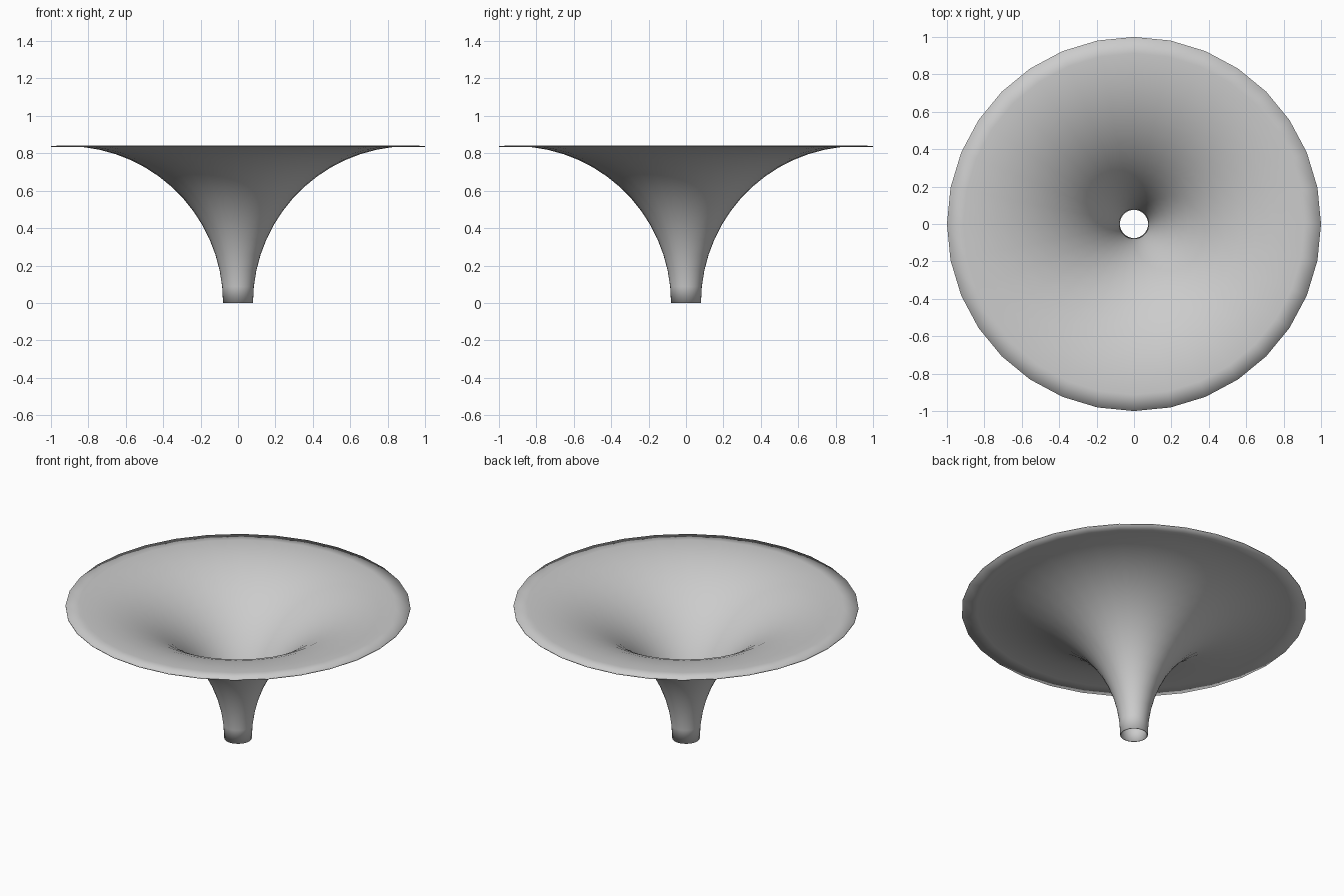
import bpy, bmesh, math

if "Cube" in bpy.data.objects:
    bpy.data.objects.remove(bpy.data.objects["Cube"])

SIDES, STEPS = 32, 16
CENTRE = 0.918                 # radius at which the flare arc is centred
LOWER, UPPER = 0.838, 0.843    # arc radii of the outer and inner skins


def arc(radius, end_r):
    # arc from the vertical throat, just past level at the rim
    end = math.pi / 2 + math.asin((end_r - CENTRE) / radius)
    return [(CENTRE - radius * math.cos(end * i / STEPS),
             radius * math.sin(end * i / STEPS)) for i in range(STEPS + 1)]


# closed thin-walled profile spun around z
profile = arc(LOWER, 1.0) + arc(UPPER, 1.0)[::-1]
bm = bmesh.new()
rings = []
for r, z in profile:
    rings.append([bm.verts.new((r * math.cos(2 * math.pi * k / SIDES),
                                r * math.sin(2 * math.pi * k / SIDES), z))
                  for k in range(SIDES)])
for i, a in enumerate(rings):
    b = rings[(i + 1) % len(rings)]
    for k in range(SIDES):
        n = (k + 1) % SIDES
        bm.faces.new((a[k], a[n], b[n], b[k]))
bmesh.ops.recalc_face_normals(bm, faces=bm.faces)
for f in bm.faces:
    f.smooth = True

mesh = bpy.data.meshes.new("flared_horn")
bm.to_mesh(mesh)
bm.free()
horn = bpy.data.objects.new("flared_horn", mesh)
bpy.context.collection.objects.link(horn)

# single plain grey
grey = bpy.data.materials.new("light_grey")
grey.diffuse_color = (0.6, 0.6, 0.6, 1)
grey.use_nodes = True
grey.node_tree.nodes["Principled BSDF"].inputs["Base Color"].default_value = grey.diffuse_color
mesh.materials.append(grey)
